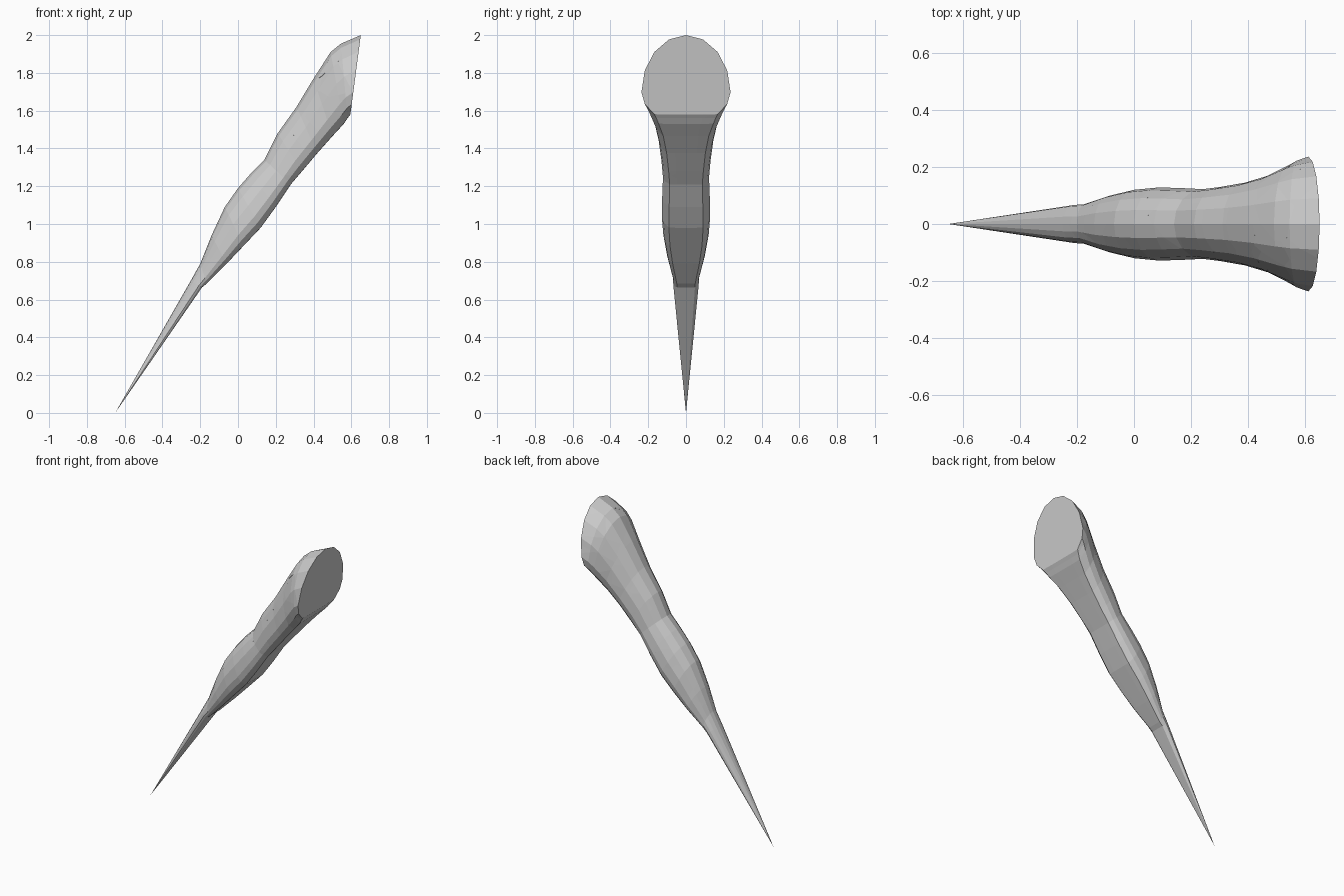
import bpy, bmesh, math, random
from mathutils import Vector

if "Cube" in bpy.data.objects:
    bpy.data.objects.remove(bpy.data.objects["Cube"])

random.seed(7)
SIDES = 16
TIP = Vector((-0.65, 0, 0))

# Cross-sections: lower x, lower z, upper x, upper z, half width in y
RINGS = [
    (-0.190, 0.665, -0.250, 0.70, 0.067),
    (-0.165, 0.685, -0.200, 0.79, 0.069),
    (-0.060, 0.790, -0.140, 0.94, 0.100),
    (0.030, 0.885, -0.070, 1.09, 0.120),
    (0.120, 0.980, 0.000, 1.19, 0.128),
    (0.200, 1.090, 0.070, 1.27, 0.126),
    (0.280, 1.210, 0.140, 1.34, 0.122),
    (0.340, 1.280, 0.210, 1.48, 0.130),
    (0.420, 1.375, 0.310, 1.62, 0.145),
    (0.500, 1.465, 0.400, 1.77, 0.170),
    (0.560, 1.530, 0.490, 1.91, 0.205),
    (0.580, 1.560, 0.545, 1.955, 0.222),
    (0.595, 1.580, 0.650, 2.00, 0.236),
]


def section_point(ring, a, scale=1.0):
    """Point on a section that is domed above and flattened below."""
    lx, lz, ux, uz, w = ring
    s = math.sin(a) * scale
    t = 0.28 + 0.72 * s if s > 0 else 0.28 * (1 - min(1, -1.4 * s))
    return Vector((lx + (ux - lx) * t, w * math.cos(a) * scale, lz + (uz - lz) * t))


# Whole spike: lofted rings, pointed foot, flat slanted top
body = bmesh.new()
loops = [[body.verts.new(section_point(r, 2 * math.pi * i / SIDES)) for i in range(SIDES)]
         for r in RINGS]
tip = body.verts.new(TIP)
for i in range(SIDES):
    j = (i + 1) % SIDES
    body.faces.new((tip, loops[0][j], loops[0][i]))
    for a, b in zip(loops, loops[1:]):
        body.faces.new((a[i], a[j], b[j], b[i]))
body.faces.new(loops[-1])
bmesh.ops.recalc_face_normals(body, faces=body.faces[:])

# Seeds of the cracked pieces: one for the foot, the rest scattered in the shaft
seeds = [Vector((-0.33, 0, 0.47))]
for k, ring in enumerate(RINGS[1:]):
    for _ in range(6 if k < 9 else 8):
        p = section_point(ring, random.uniform(0, 2 * math.pi), random.uniform(0.4, 1))
        seeds.append(p + Vector([random.uniform(-0.03, 0.03) for _ in range(3)]))

# Cut the spike into cells, one object per cracked piece
for n, seed in enumerate(seeds):
    bm = body.copy()
    for other in sorted(seeds, key=lambda p: (p - seed).length)[1:]:
        reach = max((v.co - seed).length for v in bm.verts)
        if (other - seed).length > 2 * reach:
            break
        cut = bmesh.ops.bisect_plane(
            bm, geom=bm.verts[:] + bm.edges[:] + bm.faces[:], dist=1e-6,
            plane_co=(seed + other) / 2, plane_no=other - seed, clear_outer=True)
        rim = [e for e in cut["geom_cut"]
               if isinstance(e, bmesh.types.BMEdge) and e.is_boundary]
        if rim:
            bmesh.ops.holes_fill(bm, edges=rim, sides=0)
        if not bm.faces:
            break
    if bm.faces:
        bmesh.ops.recalc_face_normals(bm, faces=bm.faces[:])
        name = "spike_foot" if n == 0 else f"spike_piece_{n:02d}"
        mesh = bpy.data.meshes.new(name)
        bm.to_mesh(mesh)
        bpy.context.collection.objects.link(bpy.data.objects.new(name, mesh))
    bm.free()
body.free()
